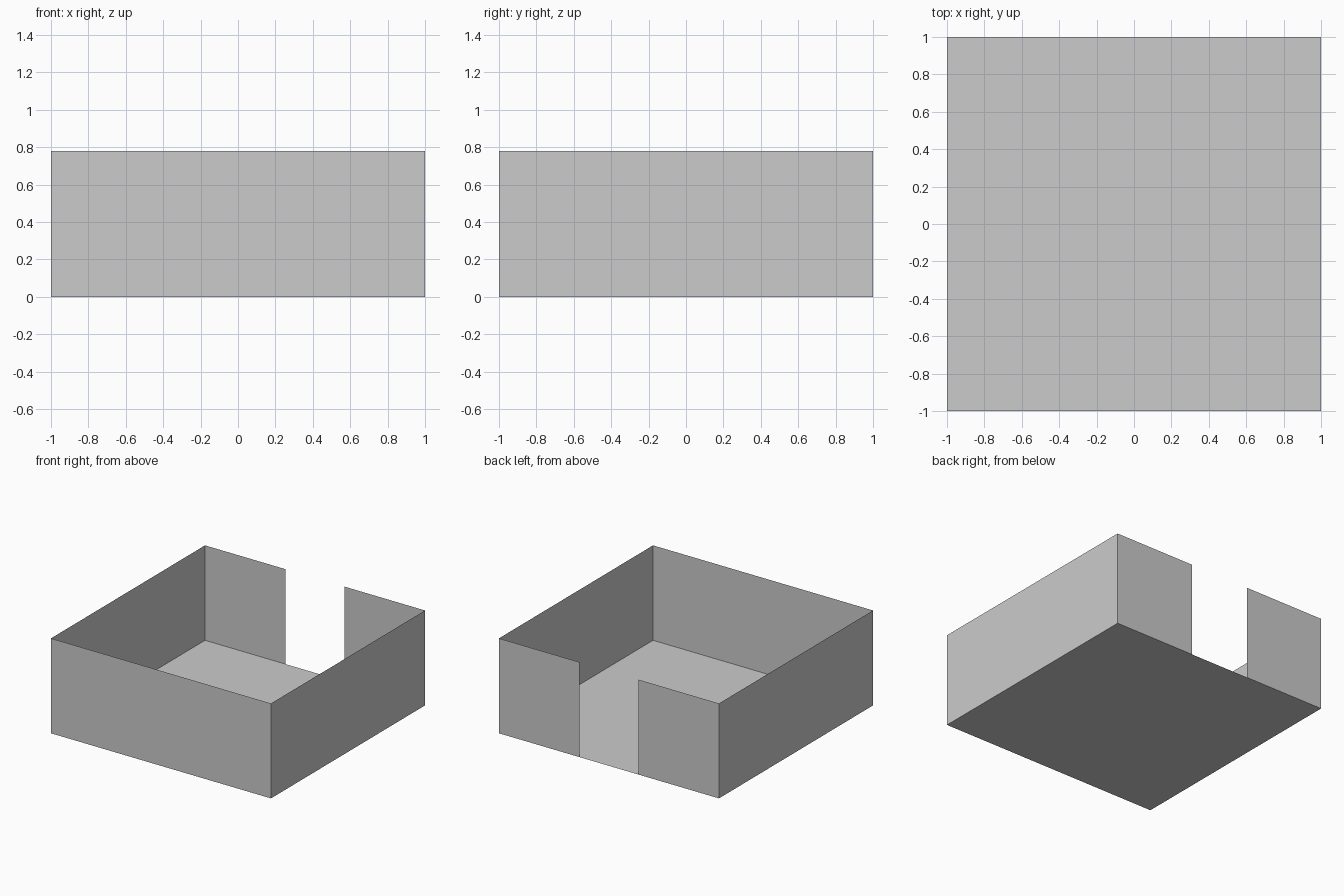
import bpy
from mathutils import Vector

HEIGHT = 0.78
DOOR = 0.27  # half width of the doorway

cube = bpy.data.objects.get("Cube")
if cube:
    bpy.data.objects.remove(cube, do_unlink=True)

grey = bpy.data.materials.new("plain grey")
grey.use_nodes = True
colour = (0.6, 0.6, 0.6, 1)
grey.diffuse_color = colour
grey.node_tree.nodes["Principled BSDF"].inputs["Base Color"].default_value = colour


def sheet(name, corner, side_a, side_b):
    """Thin flat rectangle spanned by two edges from one corner."""
    c, a, b = Vector(corner), Vector(side_a), Vector(side_b)
    mesh = bpy.data.meshes.new(name)
    mesh.from_pydata([c, c + a, c + a + b, c + b], [], [(0, 1, 2, 3)])
    mesh.materials.append(grey)
    obj = bpy.data.objects.new(name, mesh)
    bpy.context.collection.objects.link(obj)


up = (0, 0, HEIGHT)

# Floor and the three unbroken walls
sheet("floor", (-1, -1, 0), (2, 0, 0), (0, 2, 0))
sheet("front_wall", (-1, -1, 0), (2, 0, 0), up)
sheet("left_wall", (1, -1, 0), (0, 2, 0), up)
sheet("right_wall", (-1, 1, 0), (0, -2, 0), up)

# Back wall, split by the doorway
sheet("back_wall_left", (1, 1, 0), (DOOR - 1, 0, 0), up)
sheet("back_wall_right", (-DOOR, 1, 0), (DOOR - 1, 0, 0), up)
